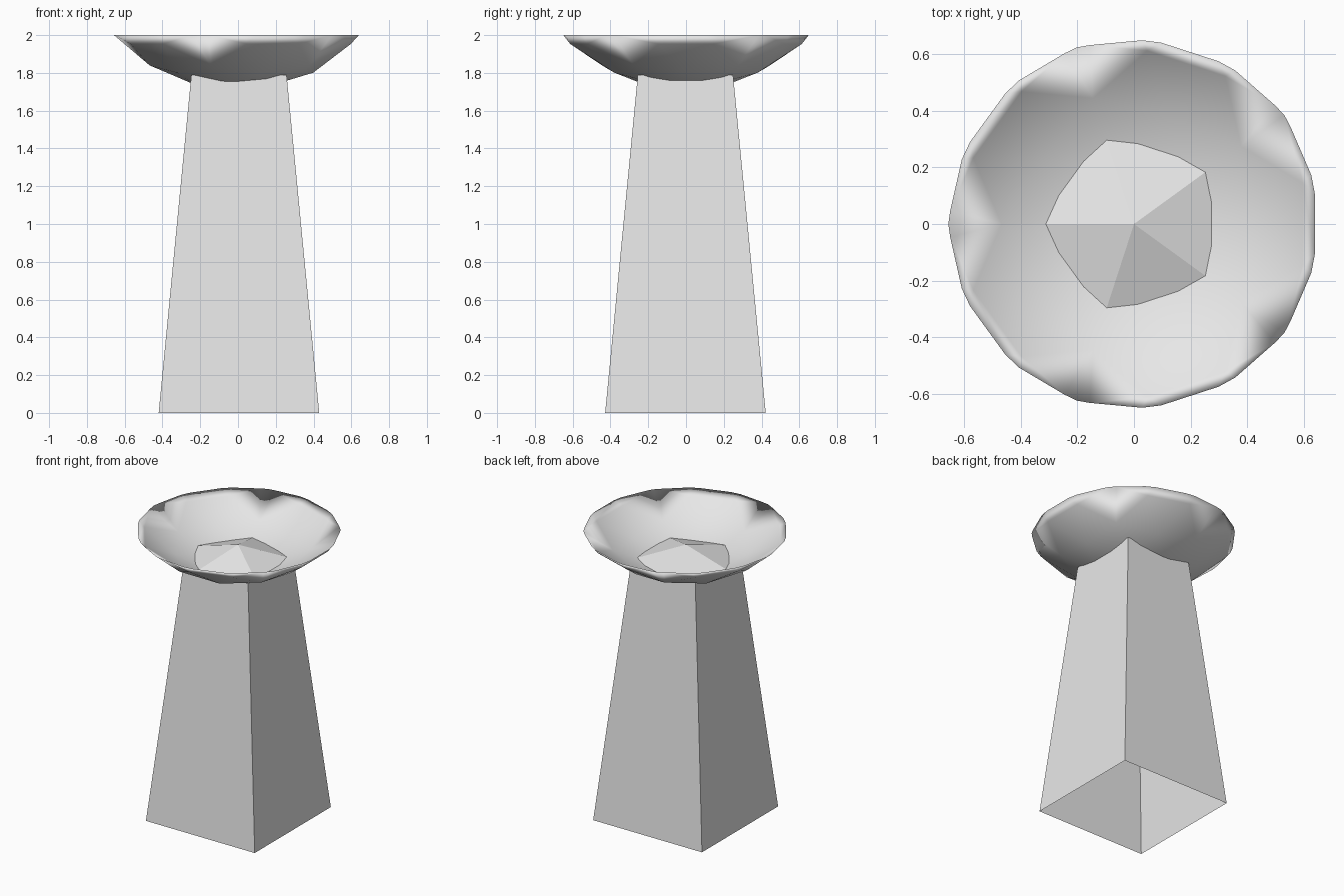
import bpy
import bmesh
import math
from mathutils import Matrix, Vector

cube = bpy.data.objects.get("Cube")
if cube:
    bpy.data.objects.remove(cube, do_unlink=True)

STONE = (0.8, 0.8, 0.8, 1.0)
stone = bpy.data.materials.new("pale_stone")
stone.use_nodes = True
stone.diffuse_color = STONE
stone.node_tree.nodes["Principled BSDF"].inputs["Base Color"].default_value = STONE


def finish(bm, name, smooth=False):
    """Turn a bmesh into a named object with the stone material."""
    mesh = bpy.data.meshes.new(name)
    for face in bm.faces:
        face.smooth = smooth
    bm.to_mesh(mesh)
    bm.free()
    mesh.materials.append(stone)
    obj = bpy.data.objects.new(name, mesh)
    bpy.context.collection.objects.link(obj)
    return obj


# Pedestal: four tapered walls, open at both ends
bm = bmesh.new()
bmesh.ops.create_cube(bm, size=2)
for v in bm.verts:
    half = 0.425 if v.co.z < 0 else 0.252
    v.co = Vector((v.co.x * half + 0.005, v.co.y * half - 0.003,
                   0 if v.co.z < 0 else 1.79))
ends = [f for f in bm.faces if abs(f.normal.z) > 0.9]
bmesh.ops.delete(bm, geom=ends, context='FACES_ONLY')
finish(bm, "pedestal")

# Bowl: faceted sphere cap, with a shallower inner skin sharing its rim
RIM = 2.0
bm = bmesh.new()
bmesh.ops.create_icosphere(bm, subdivisions=3, radius=0.89,
                           matrix=Matrix.Translation((0, 0, 2.597)))
bmesh.ops.bisect_plane(bm, geom=bm.verts[:] + bm.edges[:] + bm.faces[:],
                       plane_co=(0, 0, RIM), plane_no=(0, 0, 1),
                       clear_outer=True)
inner = bmesh.ops.duplicate(bm, geom=bm.verts[:] + bm.edges[:] + bm.faces[:])["geom"]
for v in inner:
    if isinstance(v, bmesh.types.BMVert):
        v.co.z = RIM + (v.co.z - RIM) * 0.84
bmesh.ops.reverse_faces(bm, faces=[f for f in inner if isinstance(f, bmesh.types.BMFace)])
bmesh.ops.remove_doubles(bm, verts=bm.verts[:], dist=0.0005)
finish(bm, "bowl", smooth=True)

# Low five-sided pyramid in the middle of the bowl
bm = bmesh.new()
apex = bm.verts.new((0, 0, 1.90))
ring = []
for i in range(5):
    a = math.radians(36 + 72 * i)
    ring.append(bm.verts.new((0.355 * math.cos(a), 0.355 * math.sin(a), 1.797)))
for i in range(5):
    bm.faces.new((apex, ring[i], ring[(i + 1) % 5]))
finish(bm, "bowl_centre")
